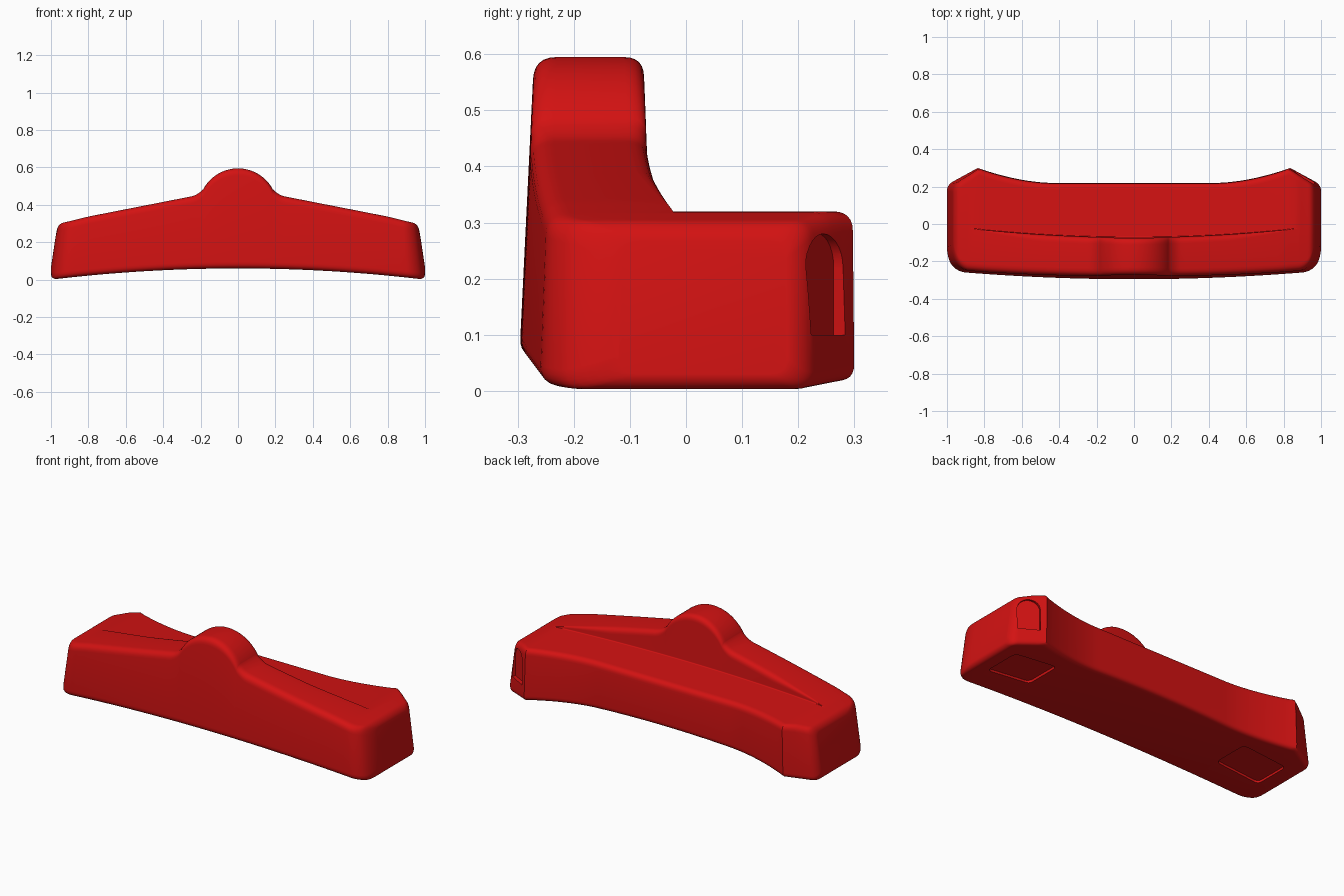
import bpy, bmesh, math
from mathutils import Vector, Matrix

if "Cube" in bpy.data.objects:
    bpy.data.objects.remove(bpy.data.objects["Cube"], do_unlink=True)

red = bpy.data.materials.new("glossy_red")
red.use_nodes = True
red.diffuse_color = (0.65, 0.006, 0.006, 1)
red.node_tree.nodes["Principled BSDF"].inputs["Base Color"].default_value = red.diffuse_color


def make_object(name, bm):
    bmesh.ops.recalc_face_normals(bm, faces=bm.faces)
    mesh = bpy.data.meshes.new(name)
    bm.to_mesh(mesh)
    bm.free()
    mesh.materials.append(red)
    obj = bpy.data.objects.new(name, mesh)
    bpy.context.collection.objects.link(obj)
    return obj


def quarter_round(d, r):
    d = min(max(d / r, 0), 1)
    return r * (1 - math.sqrt(1 - d * d))


# Outline rules, each a function of distance from the middle
def top_height(x):
    if x < 0.185:
        return 0.385 + math.sqrt(0.21 ** 2 - x * x)
    if x < 0.25:
        t = (0.25 - x) / 0.065
        return 0.445 + 0.013 * t + 0.026 * t * t
    return 0.445 - 0.196 * (x - 0.25)


def back_depth(x):
    if x < 0.43:
        return 0.22
    if x < 0.835:
        return 0.22 + 0.08 * ((x - 0.43) / 0.405) ** 1.8
    return 0.30 - 0.09 * (x - 0.835) / 0.165


def rounded(corners, steps=6):
    """Closed section with each corner (y, z, radius) rounded."""
    pts = [Vector(c[:2]) for c in corners]
    out = []
    for i, p in enumerate(pts):
        a, b = pts[i - 1] - p, pts[(i + 1) % len(pts)] - p
        r = min(corners[i][2], 0.48 * a.length, 0.48 * b.length)
        a, b = p + a.normalized() * r, p + b.normalized() * r
        for k in range(steps + 1):
            t = k / steps
            out.append(a * (1 - t) ** 2 + p * 2 * t * (1 - t) + b * t * t)
    return out


def section(x):
    d = abs(x)
    inset = quarter_round(d - 0.97, 0.03)
    front = -0.297 + 0.045 * d * d + quarter_round(d - 0.9, 0.1) + inset
    back = back_depth(d) - inset
    low = 0.06 * (1 - d * d) + inset
    top = top_height(d) - inset
    shelf = min(0.32, top)
    wall = -0.07 + 0.06 * d * d
    lean = 0.05 * (top - 0.07)
    pts = rounded([(front, low, 0.035), (front + lean, top, 0.04),
                   (wall - 0.02 * (top - shelf), top, 0.035), (wall, shelf, 0.006),
                   (back - 0.003, shelf, 0.035), (back, low, 0.03)])
    # Ends taper inward toward the top
    pull = 0.04 * min(max((d - 0.8) / 0.2, 0), 1)
    return [Vector((math.copysign(d - pull * min(max((p.y - 0.1) / 0.21, 0), 1), x), p.x, p.y))
            for p in pts]


# Main body: sections lofted along x
half = [0.185 * math.sin(math.pi / 2 * i / 12) for i in range(13)]
half += [0.185 + 0.065 * i / 5 for i in range(1, 6)]
half += [0.25 + 0.585 * i / 26 for i in range(1, 27)]
half += [0.868] + [0.9 + 0.1 * math.sin(math.pi / 2 * i / 12) for i in range(13)]
stations = [-x for x in reversed(half[1:])] + half

bm = bmesh.new()
rings = [[bm.verts.new(p) for p in section(x)] for x in stations]
for r0, r1 in zip(rings, rings[1:]):
    for i in range(len(r0)):
        bm.faces.new((r0[i - 1], r0[i], r1[i], r1[i - 1]))
bm.faces.new(rings[0])
bm.faces.new(rings[-1])
bmesh.ops.remove_doubles(bm, verts=bm.verts, dist=0.0002)
body = make_object("body", bm)


def prism(name, outline, depth, matrix):
    """Outline in local xy, extruded both ways along local z."""
    bm = bmesh.new()
    face = bm.faces.new([bm.verts.new((u, v, -depth)) for u, v in outline])
    ext = bmesh.ops.extrude_face_region(bm, geom=[face])
    verts = [g for g in ext["geom"] if isinstance(g, bmesh.types.BMVert)]
    bmesh.ops.translate(bm, verts=verts, vec=(0, 0, 2 * depth))
    bmesh.ops.transform(bm, matrix=matrix, verts=bm.verts)
    obj = make_object(name, bm)
    obj.hide_render = True
    return obj


# Foot recesses under both ends
pad = [tuple(p) for p in rounded([(-0.14, -0.11, 0.03), (0.14, -0.11, 0.03),
                                  (0.14, 0.11, 0.03), (-0.14, 0.11, 0.03)], 4)]
cutters = []
for side in (-1, 1):
    place = Matrix.Translation((side * 0.76, 0.02, -0.012)) @ Matrix.Rotation(side * 0.09, 4, "Y")
    cutters.append(prism("foot_recess_cutter", pad, 0.05, place))

# Arched recess on one rear corner
arch = [(-0.06, 0.1), (0.06, 0.1)]
arch += [(0.06 * math.cos(a), 0.22 + 0.06 * math.sin(a))
         for a in (math.pi * i / 14 for i in range(15))]
normal = Vector((0.09, 0.165, 0)).normalized()
across = Vector((0, 0, 1)).cross(normal)
basis = Matrix((across, (0, 0, 1), normal)).transposed().to_4x4()
place = Matrix.Translation(Vector((0.915, 0.2565, 0)) + normal * 0.025) @ basis
cutters.append(prism("arch_recess_cutter", arch, 0.05, place))

# Cut the recesses, then drop the cutters
bpy.context.view_layer.objects.active = body
for cutter in cutters:
    mod = body.modifiers.new("recess", "BOOLEAN")
    mod.operation = "DIFFERENCE"
    mod.solver = "EXACT"
    mod.object = cutter
    bpy.ops.object.modifier_apply(modifier=mod.name)
    bpy.data.objects.remove(cutter, do_unlink=True)

bpy.ops.object.select_all(action="DESELECT")
body.select_set(True)
bpy.ops.object.shade_smooth_by_angle(angle=math.radians(35))
